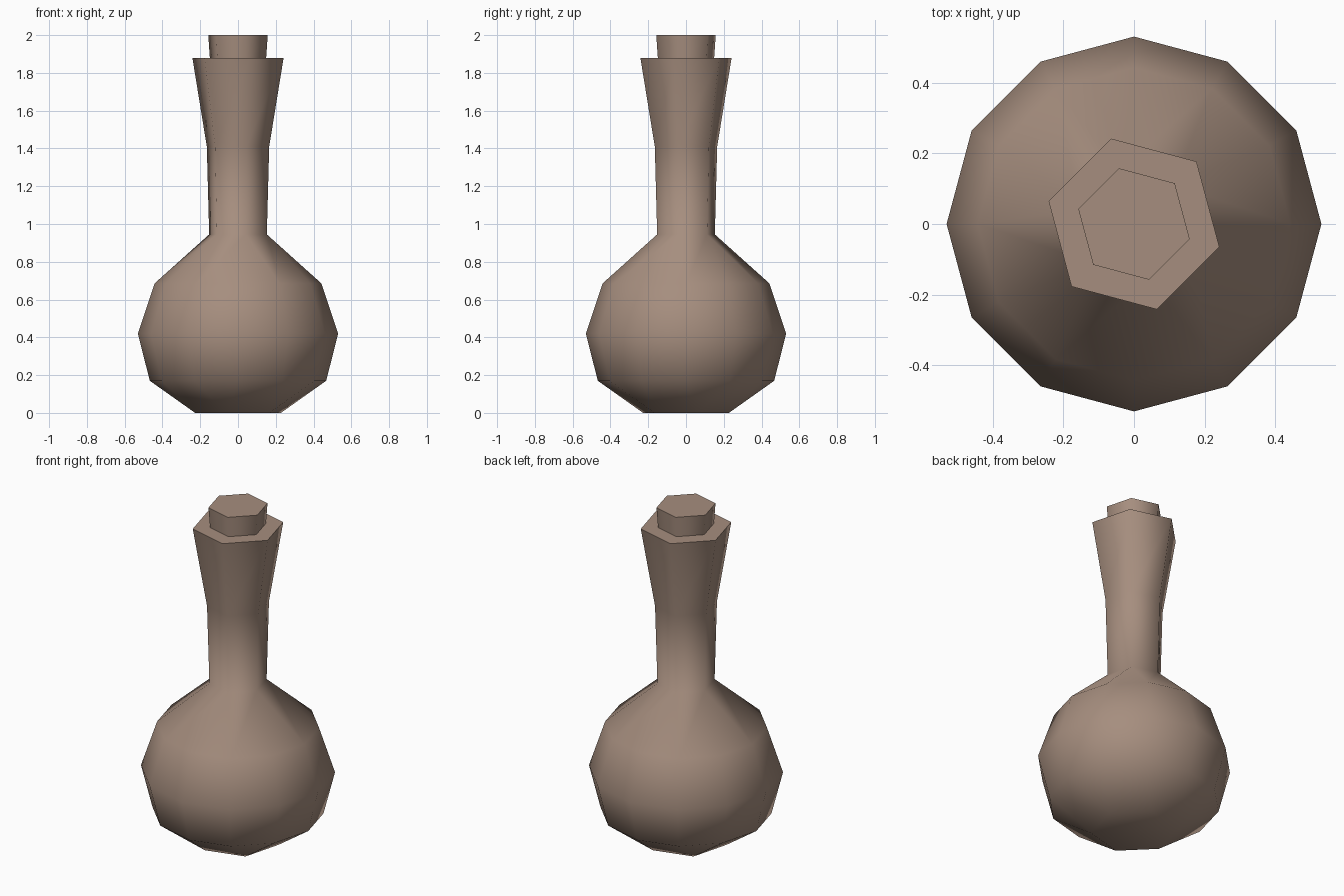
import bpy, bmesh
from math import cos, sin, radians

cube = bpy.data.objects.get("Cube")
if cube:
    bpy.data.objects.remove(cube, do_unlink=True)

clay = bpy.data.materials.new("warm_clay")
COLOUR = (0.38, 0.27, 0.21, 1)
clay.diffuse_color = COLOUR
clay.use_nodes = True
clay.node_tree.nodes["Principled BSDF"].inputs["Base Color"].default_value = COLOUR


def ring(bm, sides, radius, z, turn):
    """Regular polygon of vertices, first one at the angle turn."""
    angles = [radians(turn + 360 * i / sides) for i in range(sides)]
    return [bm.verts.new((radius * cos(a), radius * sin(a), z)) for a in angles]


def bridge(bm, a, b):
    """Quads between two rings with equal side counts."""
    n = len(a)
    for i in range(n):
        j = (i + 1) % n
        bm.faces.new((a[i], a[j], b[j], b[i]))


def bridge_half(bm, wide, narrow, shift):
    """Alternate triangles and quads from a ring to one with half the sides."""
    n, m = len(wide), len(narrow)
    for i in range(m):
        w = [wide[(2 * i + shift + k) % n] for k in range(3)]
        bm.faces.new((w[0], w[1], narrow[i]))
        bm.faces.new((w[1], w[2], narrow[(i + 1) % m], narrow[i]))


def finish(bm, name):
    bmesh.ops.recalc_face_normals(bm, faces=bm.faces)
    mesh = bpy.data.meshes.new(name)
    bm.to_mesh(mesh)
    bm.free()
    mesh.materials.append(clay)
    obj = bpy.data.objects.new(name, mesh)
    bpy.context.collection.objects.link(obj)
    bpy.ops.object.select_all(action='DESELECT')
    obj.select_set(True)
    bpy.context.view_layer.objects.active = obj
    bpy.ops.object.shade_smooth_by_angle(angle=radians(65))


# Flask: six-sided foot, twelve-sided bulb, six-sided flared neck
bm = bmesh.new()
foot = ring(bm, 6, 0.235, 0, 15)
bulb = [ring(bm, 12, r, z, 0) for r, z in ((0.467, 0.17), (0.53, 0.42), (0.442, 0.685))]
neck = [ring(bm, 6, r, z, 45) for r, z in ((0.158, 0.945), (0.171, 1.41), (0.25, 1.88))]
bm.faces.new(foot)
bridge_half(bm, bulb[0], foot, 0)
for part in (bulb, neck):
    for lower, upper in zip(part, part[1:]):
        bridge(bm, lower, upper)
bridge_half(bm, bulb[-1], neck[0], 1)
bm.faces.new(neck[-1])
finish(bm, "flask")

# Stopper: slightly tapered plug set into the rim
bm = bmesh.new()
low = ring(bm, 6, 0.153, 1.86, 45)
top = ring(bm, 6, 0.163, 2.0, 45)
bridge(bm, low, top)
bm.faces.new(low)
bm.faces.new(top)
finish(bm, "stopper")
